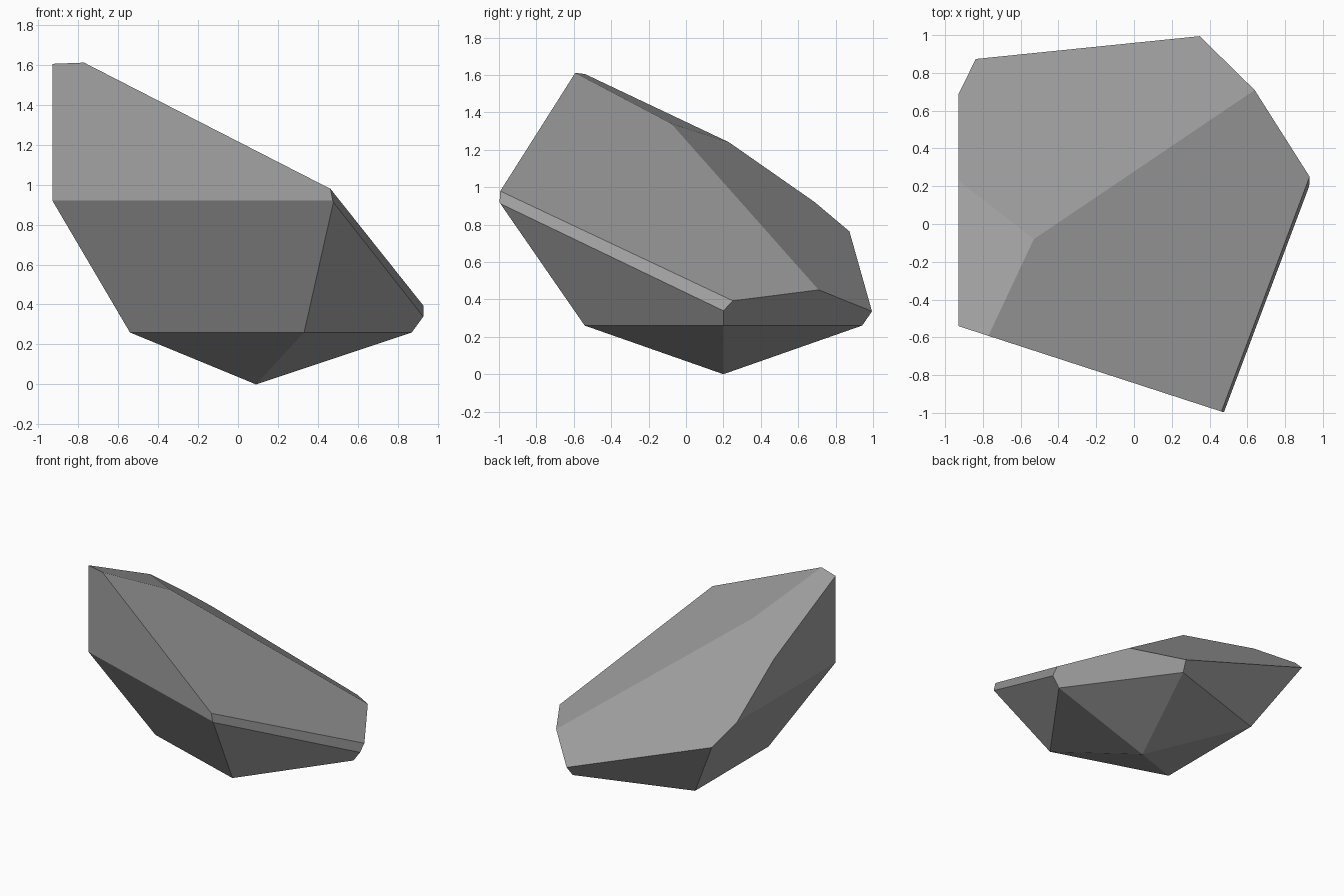
import bpy, bmesh, math
from mathutils import Vector

cube = bpy.data.objects.get("Cube")
if cube:
    bpy.data.objects.remove(cube, do_unlink=True)

# Single stone colour
stone = bpy.data.materials.new("stone grey")
stone.use_nodes = True
grey = (0.36, 0.36, 0.36, 1)
stone.diffuse_color = grey
stone.node_tree.nodes["Principled BSDF"].inputs["Base Color"].default_value = grey

SIDES = 5
CENTRE = Vector((0.09, 0.2, 0))

# Pentagonal blank: pointed base, flared sides, upright walls
bm = bmesh.new()
blank = [CENTRE]
for radius, height in [(0.78, 0.26), (1.26, 0.92), (1.26, 2.2)]:
    for i in range(SIDES):
        a = math.tau * i / SIDES
        blank.append(CENTRE + Vector((radius * math.cos(a), radius * math.sin(a), height)))
for p in blank:
    bm.verts.new(p)
bmesh.ops.convex_hull(bm, input=bm.verts[:])


def chop(a, b, c):
    """Slice off everything beyond the plane through three points and cap it."""
    a, b, c = Vector(a), Vector(b), Vector(c)
    normal = (b - a).cross(c - a).normalized()
    if normal.dot(CENTRE + Vector((0, 0, 0.3)) - a) > 0:
        normal.negate()
    cut = bmesh.ops.bisect_plane(bm, geom=bm.verts[:] + bm.edges[:] + bm.faces[:],
                                 plane_co=a, plane_no=normal, clear_outer=True)
    rim = [e for e in cut["geom_cut"] if isinstance(e, bmesh.types.BMEdge)]
    bmesh.ops.contextual_create(bm, geom=rim)


# Broad sloping top, back slope, upper left facet, narrow right bevel
chop((-0.77, -0.59, 1.61), (0.46, -0.99, 0.98), (0.64, 0.71, 0.45))
chop((-0.93, 0.23, 1.24), (0.64, 0.71, 0.45), (-0.84, 0.88, 0.76))
chop((-0.93, -0.53, 1.60), (-0.93, 0.23, 1.24), (-0.77, -0.59, 1.61))
chop((0.47, -0.99, 0.95), (0.93, 0.21, 0.34), (0.93, 0.25, 0.39))

# Merge the flat regions into clean facets
bmesh.ops.remove_doubles(bm, verts=bm.verts[:], dist=0.002)
bmesh.ops.dissolve_limit(bm, angle_limit=math.radians(1), verts=bm.verts[:], edges=bm.edges[:])
bmesh.ops.recalc_face_normals(bm, faces=bm.faces[:])

mesh = bpy.data.meshes.new("faceted_rock")
bm.to_mesh(mesh)
bm.free()
mesh.materials.append(stone)
rock = bpy.data.objects.new("faceted_rock", mesh)
bpy.context.collection.objects.link(rock)
